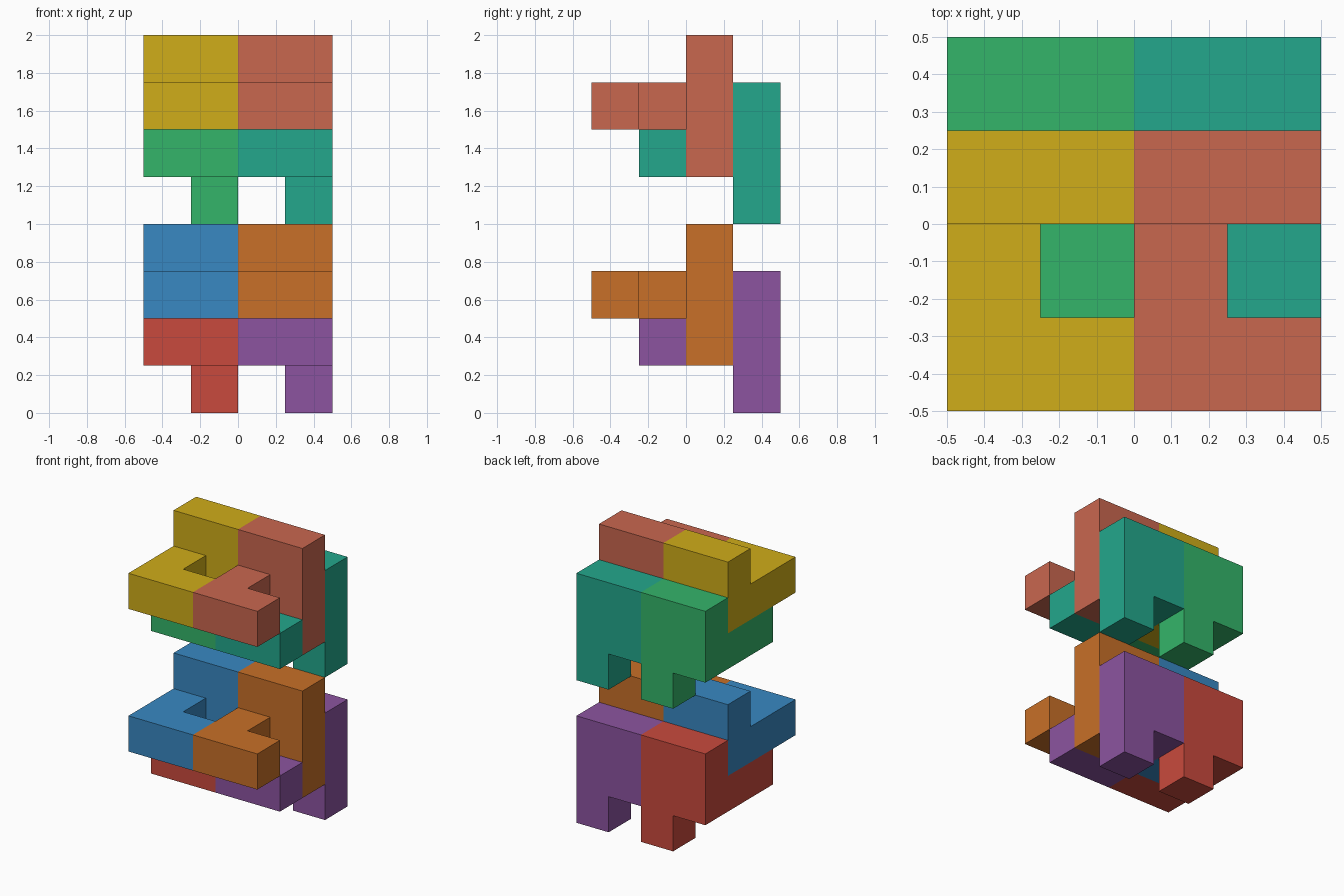
import bpy, bmesh
from mathutils import Vector

if "Cube" in bpy.data.objects:
    bpy.data.objects.remove(bpy.data.objects["Cube"])

CELL = 0.25

# Boxes in cell units (min corner, max corner), for one 2 x 4 x 4 cell column
HOOK = [((0, 2, 2), (2, 3, 4)),    # upright wall
        ((1, 2, 1), (2, 3, 2)),    # lower peg of the wall
        ((1, 1, 2), (1, 1, 2)),    # open notch (empty)
        ((0, 1, 2), (1, 2, 3)),    # arm
        ((0, 0, 2), (2, 1, 3))]    # front bar
BRACE = [((0, 3, 1), (2, 4, 3)),   # back plate
         ((1, 3, 0), (2, 4, 1)),   # leg
         ((0, 2, 1), (1, 3, 2)),   # link under the wall
         ((0, 1, 1), (2, 2, 2))]   # front foot


def linear(hex_code):
    def chan(i):
        c = int(hex_code[i:i + 2], 16) / 255
        return c / 12.92 if c <= 0.04045 else ((c + 0.055) / 1.055) ** 2.4
    return (chan(0), chan(2), chan(4), 1)


def build(name, boxes, offset, colour):
    """Merge boxes into one closed block with clean flat faces."""
    cells = {(x, y, z) for a, b in boxes
             for x in range(a[0], b[0])
             for y in range(a[1], b[1])
             for z in range(a[2], b[2])}
    bm = bmesh.new()
    for cell in sorted(cells):
        for axis in range(3):
            for side in (0, 1):
                near = list(cell)
                near[axis] += 2 * side - 1
                if tuple(near) in cells:
                    continue
                quad = []
                for u, v in ((0, 0), (1, 0), (1, 1), (0, 1)):
                    p = Vector(cell)
                    p[axis] += side
                    p[(axis + 1) % 3] += u
                    p[(axis + 2) % 3] += v
                    quad.append(bm.verts.new(p * CELL + Vector(offset)))
                bm.faces.new(quad if side else quad[::-1])
    bmesh.ops.remove_doubles(bm, verts=bm.verts, dist=1e-4)
    bmesh.ops.dissolve_limit(bm, angle_limit=0.01, verts=bm.verts, edges=bm.edges)
    mesh = bpy.data.meshes.new(name)
    bm.to_mesh(mesh)
    bm.free()
    mat = bpy.data.materials.new(name + "_colour")
    mat.diffuse_color = linear(colour)
    mat.use_nodes = True
    mat.node_tree.nodes["Principled BSDF"].inputs["Base Color"].default_value = mat.diffuse_color
    mesh.materials.append(mat)
    bpy.context.collection.objects.link(bpy.data.objects.new(name, mesh))


# Two columns on two levels, each an interlocking hook and brace
COLOURS = {("lower", "left"): ("3888C2", "C94A3D"),
           ("lower", "right"): ("C87028", "8C54A0"),
           ("upper", "left"): ("D0AD19", "34B56A"),
           ("upper", "right"): ("C9674F", "23A78C")}
for (level, side), (hook, brace) in COLOURS.items():
    at = (-0.5 if side == "left" else 0, -0.5, 1 if level == "upper" else 0)
    build(f"{level}_{side}_hook_block", HOOK, at, hook)
    build(f"{level}_{side}_brace_block", BRACE, at, brace)
